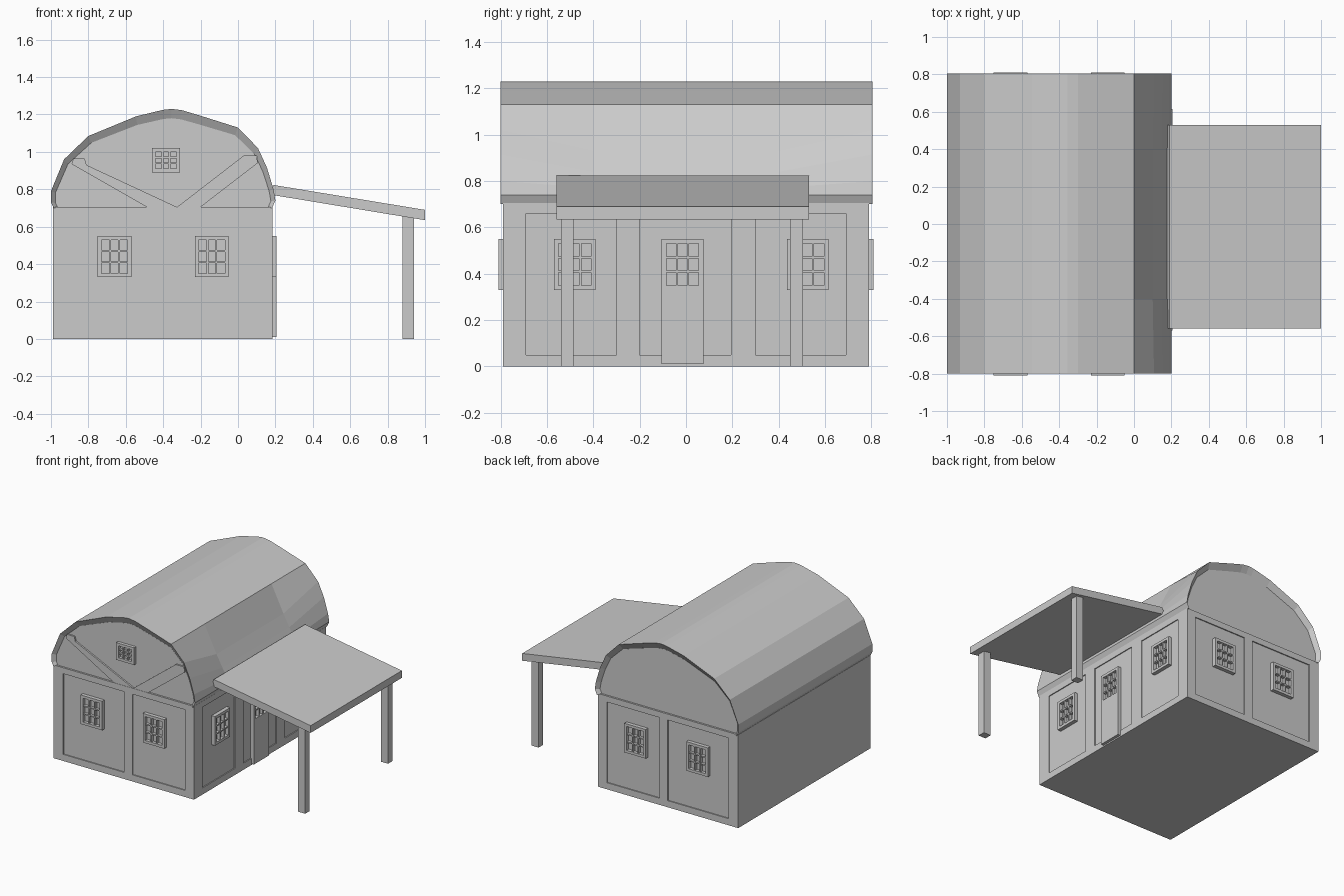
import bpy, bmesh

if "Cube" in bpy.data.objects:
    bpy.data.objects.remove(bpy.data.objects["Cube"])


def make(name, verts, faces):
    me = bpy.data.meshes.new(name)
    me.from_pydata(verts, [], faces)
    bm = bmesh.new()
    bm.from_mesh(me)
    bmesh.ops.recalc_face_normals(bm, faces=bm.faces[:])
    bm.to_mesh(me)
    bm.free()
    ob = bpy.data.objects.new(name, me)
    bpy.context.collection.objects.link(ob)
    return ob


# Each wall is described by u (along the wall), d (distance outward) and z
SIDES = {
    "front": lambda u, d, z: (u, -d, z),
    "back": lambda u, d, z: (u, d, z),
    "right": lambda u, d, z: (d, u, z),
}


def boxes(name, items):
    """One object from many boxes (side, u0, u1, d0, d1, z0, z1)."""
    verts, faces = [], []
    for side, u0, u1, d0, d1, z0, z1 in items:
        n = len(verts)
        verts += [SIDES[side](u, d, z) for z in (z0, z1)
                  for u, d in ((u0, d0), (u1, d0), (u1, d1), (u0, d1))]
        for f in ((0, 1, 2, 3), (4, 5, 6, 7), (0, 1, 5, 4),
                  (1, 2, 6, 5), (2, 3, 7, 6), (3, 0, 4, 7)):
            faces.append([n + i for i in f])
    return make(name, verts, faces)


def prism(name, profile, y0, y1):
    """Closed x-z outline extruded along y."""
    n = len(profile)
    verts = [(x, y, z) for y in (y0, y1) for x, z in profile]
    faces = [list(range(n)), list(range(n, 2 * n))]
    faces += [(i, (i + 1) % n, n + (i + 1) % n, n + i) for i in range(n)]
    return make(name, verts, faces)


def window(name, side, u0, u1, z0, z1, wall, out):
    """Framed window with 3 x 3 recessed panes."""
    b, m = 0.02, 0.009                      # frame and glazing bar widths
    items = [(side, u0, u0 + b, wall - .02, out, z0, z1),
             (side, u1 - b, u1, wall - .02, out, z0, z1),
             (side, u0 + b, u1 - b, wall - .02, out, z0, z0 + b),
             (side, u0 + b, u1 - b, wall - .02, out, z1 - b, z1),
             (side, u0 + b, u1 - b, wall - .02, wall + .003, z0 + b, z1 - b)]
    for k in (1, 2):
        u = u0 + b + (u1 - u0 - 2 * b) * k / 3
        z = z0 + b + (z1 - z0 - 2 * b) * k / 3
        items.append((side, u - m / 2, u + m / 2, wall, out - .003, z0 + b, z1 - b))
        items.append((side, u0 + b, u1 - b, wall, out - .004, z - m / 2, z + m / 2))
    boxes(name, items)


# Main walls with shallow recessed panels
walls = boxes("walls", [("back", -0.99, 0.185, -0.79, 0.79, 0, 0.705)])
panels = []
for side in ("front", "back"):
    for u0, u1 in ((-0.91, -0.40), (-0.33, 0.11)):
        panels.append((side, u0, u1, 0.782, 0.85, 0.05, 0.66))
for u0, u1 in ((-0.69, -0.30), (-0.20, 0.195), (0.30, 0.69)):
    panels.append(("right", u0, u1, 0.178, 0.25, 0.05, 0.66))
cutter = boxes("panel_cutter", panels)
cutter.hide_render = True
cutter.hide_viewport = True
mod = walls.modifiers.new("panels", "BOOLEAN")
mod.operation = "DIFFERENCE"
mod.solver = "EXACT"
mod.object = cutter

# Barn roof: arched skin, pressed in along the middle of the porch side
arch = [(-.985, .70), (-1, .73), (-1, .79), (-.93, .96), (-.80, 1.085),
        (-.545, 1.19), (-.40, 1.225), (-.355, 1.23), (-.30, 1.223),
        (-.19, 1.19), (0, 1.13), (.107, 1.02), (.155, .915), (.19, .80),
        (.20, .74), (.182, .70)]
pressed = arch[:11] + [(.10, .93), (.15, .84), (.19, .77)] + arch[14:]
inner = [(-.4 + (x + .4) * .96, .70 + (z - .70) * .906) for x, z in arch]
rings = [(-.775, inner), (-.80, arch), (-.40, pressed),
         (.40, pressed), (.805, arch), (.775, inner)]
n = len(arch)
rv = [(x, y, z) for y, ring in rings for x, z in ring]
rf = []
for r in range(len(rings) - 1):
    for i in range(n - 1):
        a = r * n + i
        rf.append((a, a + 1, a + n + 1, a + n))
# close the underside along both eaves and the ends
rf.append([r * n for r in range(6)] + [r * n + n - 1 for r in range(5, -1, -1)])
roof = make("roof", rv, rf)

# Gable ends under the arch
prism("front_gable", inner, -0.776, -0.745)
prism("back_gable", inner, 0.745, 0.776)

# Diagonal braces on the front gable
prism("left_brace", [(-.326, .705), (-.487, .705), (-.89, .935), (-.88, .965),
                     (-.82, .965), (-.81, .93)], -0.788, -0.77)
prism("right_brace", [(-.326, .705), (-.20, .705), (.105, .94), (.10, .98),
                      (.03, .98)], -0.788, -0.77)

# Windows
for side in ("front", "back"):
    for tag, u in (("left", -0.75), ("right", -0.23)):
        window(f"{side}_{tag}_window", side, u, u + .18, .33, .55, .782, .81)
window("gable_window", "front", -.46, -.31, .89, 1.02, .776, .80)
for tag, u in (("front", -0.57), ("back", 0.435)):
    window(f"side_{tag}_window", "right", u, u + .18, .33, .55, .178, .207)

# Side door with a window in its upper half
boxes("door", [("right", -.105, .075, .16, .207, .01, .33)])
window("door_window", "right", -.105, .075, .33, .55, .178, .207)

# Porch roof and posts
prism("porch_roof", [(.17, .772), (.19, .823), (1.0, .69), (1.0, .635)], -.56, .53)
for tag, y in (("front", -.54), ("back", .45)):
    boxes(f"porch_{tag}_post", [("right", y, y + .055, .88, .94, 0, .66)])
